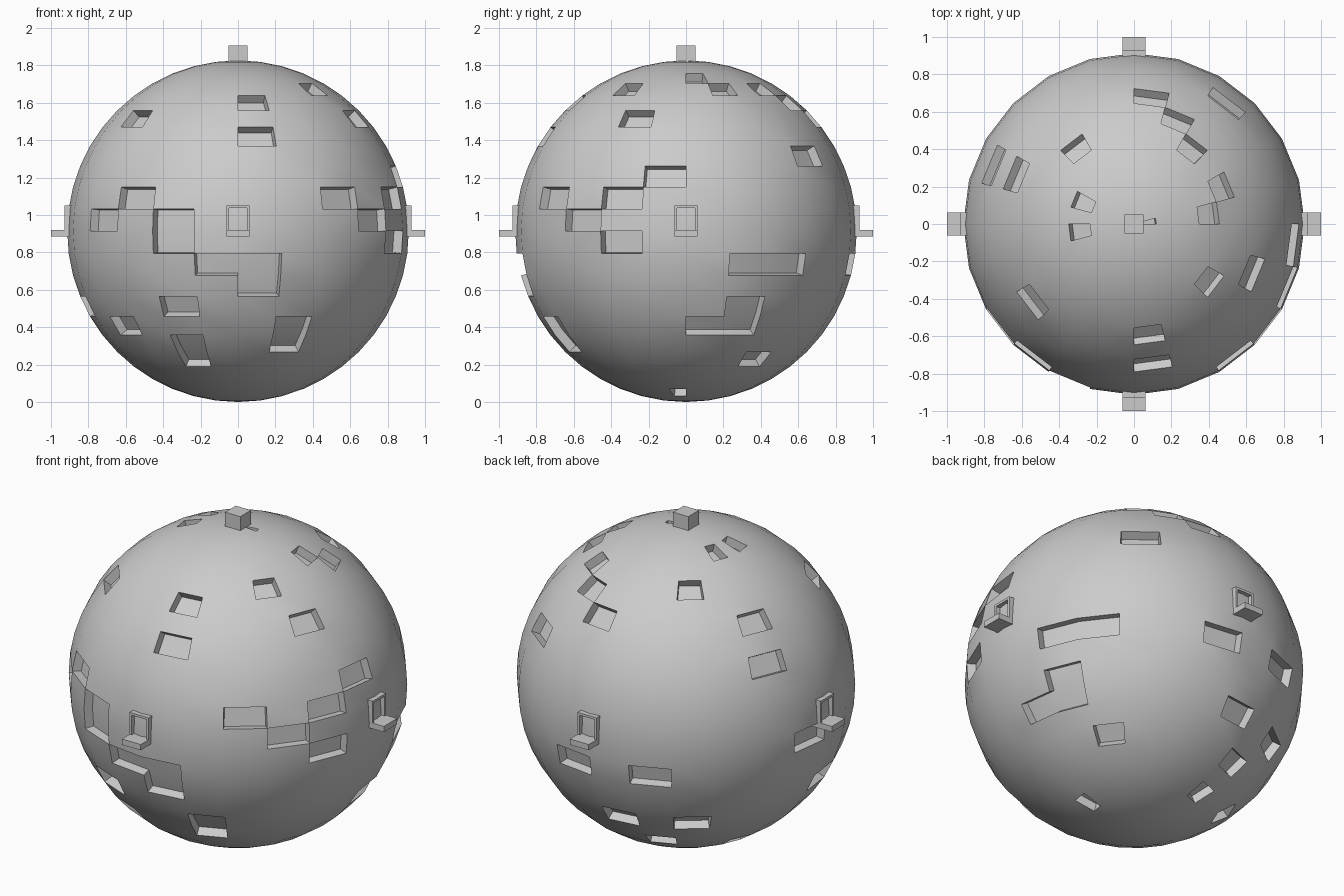
import bpy, bmesh, math
from mathutils import Matrix, Vector

default = bpy.data.objects.get("Cube")
if default:
    bpy.data.objects.remove(default, do_unlink=True)

R = 0.913          # ball radius, also the height of its centre
DEPTH = 0.05       # recess depth
SEG = 24
STEP = 360 / SEG   # width of one panel in degrees
RISE = 180 / SEG   # height of one panel in degrees

# Recessed panels: latitude row (0 starts at the equator) -> columns
# counted anticlockwise from the front
RECESSES = {
    11: [6], 9: [-6, -8], 8: [6], 7: [9, 7, -10, 3], 6: [10, 0],
    5: [11, -8, -4, 4], 4: [0], 3: [9, -8], 2: [5],
    1: [-3, 2, 4], 0: [-2, -4, 3], -1: [-2, 4, -7],
    -2: [-1, 0, 7, 8, 11, -11], -3: [0], -4: [7, -2, -6],
    -5: [6, 7, 1, -4, -12, -10], -6: [1, -2], -7: [8, -2, -11],
    -8: [-8], -9: [-11], -10: [5],
}


def add_object(name, bm):
    bmesh.ops.recalc_face_normals(bm, faces=bm.faces)
    mesh = bpy.data.meshes.new(name)
    bm.to_mesh(mesh)
    bm.free()
    obj = bpy.data.objects.new(name, mesh)
    bpy.context.collection.objects.link(obj)
    return obj


def add_box(bm, low, high):
    low, high = Vector(low), Vector(high)
    place = Matrix.Translation((low + high) / 2) @ Matrix.Diagonal((high - low).to_4d())
    bmesh.ops.create_cube(bm, size=1, matrix=place)


def panel_of(face):
    c = face.calc_center_median()
    turn = math.degrees(math.atan2(c.x, -c.y))
    lift = math.degrees(math.atan2(c.z, math.hypot(c.x, c.y)))
    return math.floor(lift / RISE), math.floor(turn / STEP)


# Ball with sunken panels
bm = bmesh.new()
bmesh.ops.create_uvsphere(bm, u_segments=SEG, v_segments=SEG, radius=R)
sunken = []
for face in bm.faces:
    row, column = panel_of(face)
    if column in RECESSES.get(row, []):
        sunken.append(face)
result = bmesh.ops.extrude_face_region(bm, geom=sunken)
for item in result["geom"]:
    if isinstance(item, bmesh.types.BMVert):
        item.co *= 1 - DEPTH / R
leftover = [f for f in sunken if f.is_valid]
if leftover:
    bmesh.ops.delete(bm, geom=leftover, context='FACES')
bmesh.ops.translate(bm, verts=bm.verts, vec=(0, 0, R))
ball = add_object("ball_shell", bm)
bpy.ops.object.select_all(action='DESELECT')
ball.select_set(True)
bpy.context.view_layer.objects.active = ball
bpy.ops.object.shade_smooth_by_angle(angle=math.radians(30))

# Four doorways around the equator, each with a ledge
HALF, WALL = 0.062, 0.014
BASE, TOP = 0.92, 1.05
for i, side in enumerate(("left", "back", "right", "front")):
    turn = Matrix.Rotation(i * math.pi / 2, 4, 'Z')
    bm = bmesh.new()
    for y in (-HALF, HALF - WALL):
        add_box(bm, (0.87, y, BASE), (0.927, y + WALL, TOP))
    add_box(bm, (0.87, -HALF, TOP - WALL), (0.927, HALF, TOP))
    add_object(side + "_door_frame", bm).matrix_world = turn
    bm = bmesh.new()
    add_box(bm, (0.87, -HALF, 0.886), (1.0, HALF, BASE))
    add_object(side + "_door_ledge", bm).matrix_world = turn

# Small block on the top
bm = bmesh.new()
add_box(bm, (-0.05, -0.05, 1.78), (0.05, 0.05, 1.905))
add_object("top_block", bm)
